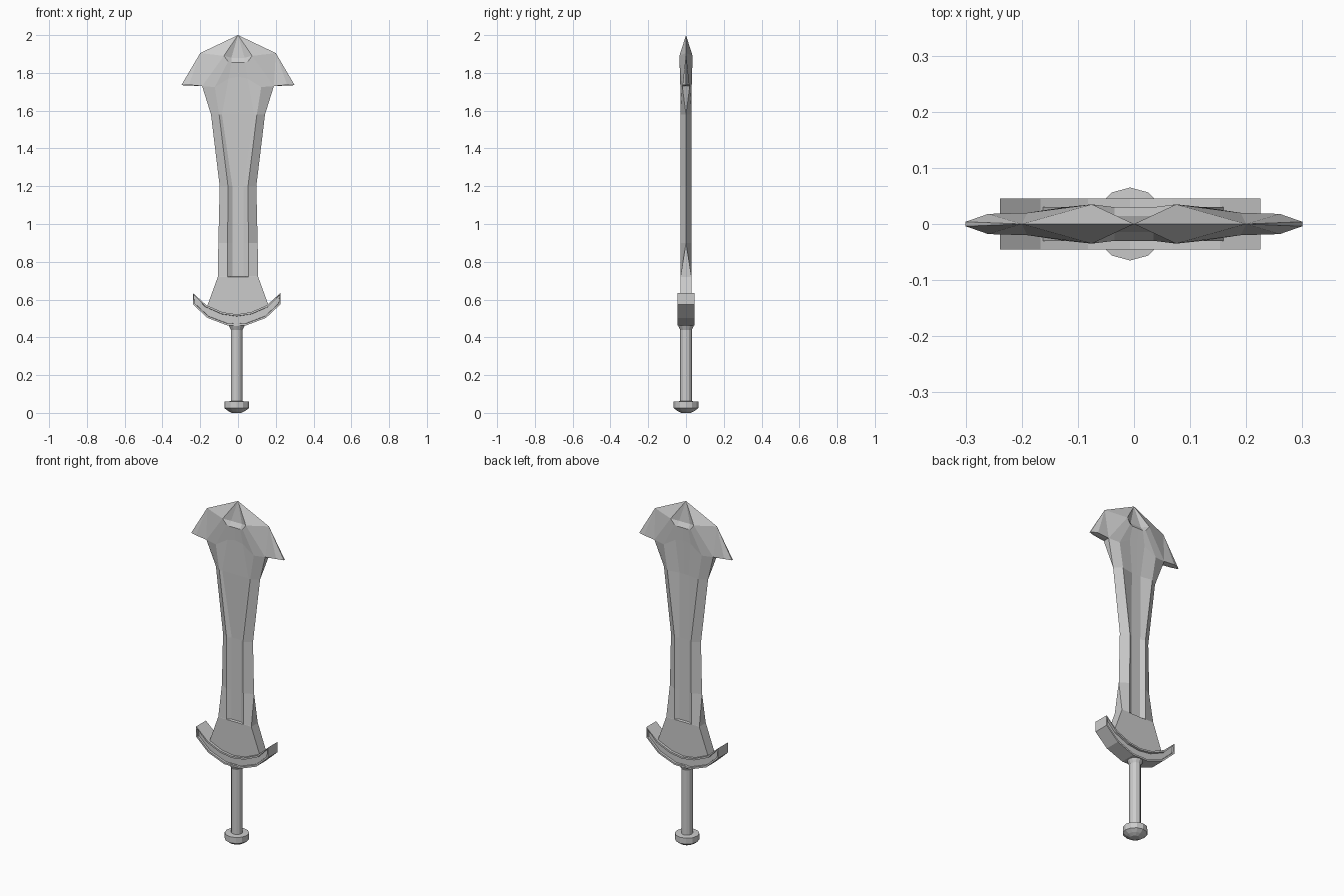
import bpy, bmesh, math

if "Cube" in bpy.data.objects:
    bpy.data.objects.remove(bpy.data.objects["Cube"])

OFF = -0.007  # hilt sits slightly left of the blade axis


def finish(bm, name):
    bmesh.ops.remove_doubles(bm, verts=bm.verts, dist=0.0004)
    bmesh.ops.dissolve_degenerate(bm, edges=bm.edges, dist=0.0004)
    bmesh.ops.recalc_face_normals(bm, faces=bm.faces)
    me = bpy.data.meshes.new(name)
    bm.to_mesh(me)
    bm.free()
    ob = bpy.data.objects.new(name, me)
    bpy.context.collection.objects.link(ob)
    return ob


def lathe(name, profile, sides):
    bm = bmesh.new()
    rings = []
    for r, z in profile:
        rings.append([bm.verts.new((OFF + r * math.sin(2 * math.pi * i / sides),
                                    r * math.cos(2 * math.pi * i / sides), z))
                      for i in range(sides)])
    for a, b in zip(rings, rings[1:]):
        for i in range(sides):
            j = (i + 1) % sides
            bm.faces.new((a[i], a[j], b[j], b[i]))
    bm.faces.new(rings[0])
    bm.faces.new(rings[-1])
    return finish(bm, name)


def blade_faces(back):
    # rows run centre, fuller, ridge, edge; each point is x, depth, z
    fx, fy = (0.03, 0.018) if back else (0.085, 0.024)
    rows = [
        [(0, .03, .51), (.03, .03, .51), (.08, .03, .52), (.165, .03, .56)],
        [(0, .03, .72), (.03, .03, .72), (.055, .03, .72), (.107, .03, .72)],
        [(0, .015, .722), (.03, .015, .722), (.055, .03, .722), (.107, .029, .722)],
        [(0, .015, .90), (.03, .015, .90), (.055, .03, .90), (.104, 0, .90)],
        [(0, .015, 1.2), (.03, .015, 1.2), (.053, .03, 1.2), (.097, 0, 1.2)],
        [(0, fy, 1.58), (fx, fy, 1.58), (.10, .03, 1.58), (.143, 0, 1.58)],
        [(0, .026, 1.78), (.05, .026, 1.77), (.123, .03, 1.725), (.19, .02, 1.73)],
        [(0, .03, 1.855), (.035, .03, 1.855), (.052, .032, 1.86), (.075, .035, 1.89)],
    ]
    out = []
    for a, b in zip(rows, rows[1:]):
        for i in range(3):
            out.append([a[i], a[i + 1], b[i + 1], b[i]])
    # side walls down to the centre plane
    for a, b in zip(rows[:6], rows[1:7]):
        p, q = a[3], b[3]
        out.append([p, q, (q[0], 0, q[2]), (p[0], 0, p[2])])
    out.append([(0, 0, .51)] + [p for p in rows[0]] + [(.165, 0, .56)])
    # flared head: recess below the point, then the wing
    P, Q = rows[6][3], rows[7][3]
    L0, L1, R = rows[7][:3]
    C0, C1 = (0, .014, 1.88), (.035, .014, 1.88)
    M, T, U, A = (.26, .018, 1.737), (.30, .004, 1.735), (.20, 0, 1.905), (0, 0, 2)
    T0, P0 = (.30, 0, 1.735), (.19, 0, 1.73)
    out += [[L0, L1, C1, C0], [L1, R, Q, C1], [C0, C1, A], [C1, Q, A], [Q, U, A],
            [P, U, Q], [P, M, U], [M, T, U], [T, T0, U], [P, M, T, T0, P0]]
    return out


# Blade, mirrored left to right, front and back sides
bm = bmesh.new()
for sy in (-1, 1):
    for face in blade_faces(sy > 0):
        for sx in (-1, 1):
            pts = []
            for x, y, z in face:
                p = (x * sx, y * sy, z)
                if p not in pts:
                    pts.append(p)
            if len(pts) > 2:
                bm.faces.new([bm.verts.new(p) for p in pts])
finish(bm, "blade")

# Crescent guard with a recessed panel front and back
top = [(.232, .635), (.16, .57), (.075, .533), (0, .522)]
low = [(.05, .463), (.155, .503), (.232, .575)]
half = [(-x, z) for x, z in top]
outline = half + [(x, z) for x, z in top[-2::-1]]
outline += [(x, z) for x, z in low[::-1]] + [(-x, z) for x, z in low]
bm = bmesh.new()
caps = [[bm.verts.new((OFF + x, y, z)) for x, z in outline] for y in (-.045, .045)]
fronts = [bm.faces.new(c) for c in caps]
n = len(outline)
for i in range(n):
    j = (i + 1) % n
    bm.faces.new((caps[0][i], caps[0][j], caps[1][j], caps[1][i]))
bmesh.ops.recalc_face_normals(bm, faces=bm.faces)
for f in fronts:
    bmesh.ops.inset_region(bm, faces=[f], thickness=.01, depth=0)
    bmesh.ops.inset_region(bm, faces=[f], thickness=.001, depth=-.012)
finish(bm, "guard")

# Grip with a small collar, and the pommel
lathe("grip", [(.031, .055), (.031, .44), (.041, .46), (.041, .475)], 12)
lathe("pommel", [(.025, 0.003), (.045, .01), (.065, .025), (.065, .06), (.03, .062)], 12)
bpy.data.objects["pommel"].data.vertices.foreach_get
for v in bpy.data.objects["pommel"].data.vertices:
    if v.co.z < .004:
        v.co.z = 0
